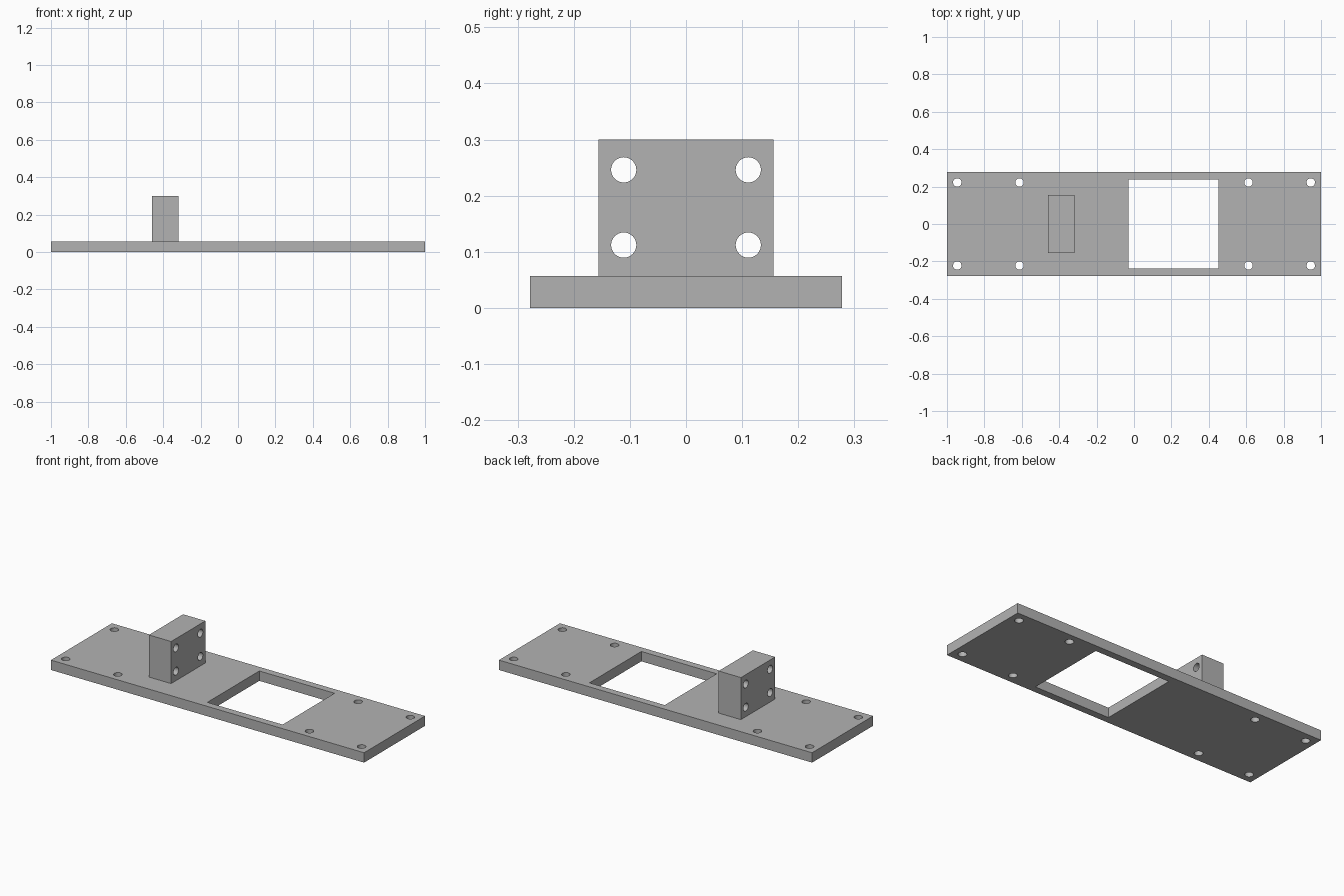
import bpy, bmesh, math
from mathutils import Matrix

cube = bpy.data.objects.get("Cube")
if cube:
    bpy.data.objects.remove(cube, do_unlink=True)

grey = bpy.data.materials.new("plain grey")
grey.use_nodes = True
colour = (0.45, 0.45, 0.45, 1)
grey.diffuse_color = colour
grey.node_tree.nodes["Principled BSDF"].inputs["Base Color"].default_value = colour


def rectangle(x0, x1, y0, y1):
    return [(x0, y0), (x1, y0), (x1, y1), (x0, y1)]


def circle(cx, cy, r, sides=32):
    angles = [2 * math.pi * i / sides for i in range(sides)]
    return [(cx + r * math.cos(a), cy + r * math.sin(a)) for a in angles]


def pierced_slab(name, loops, depth, matrix):
    """Fill an outline with holes, extrude it and place it."""
    bm = bmesh.new()
    for loop in loops:
        verts = [bm.verts.new((x, y, 0)) for x, y in loop]
        for a, b in zip(verts, verts[1:] + verts[:1]):
            bm.edges.new((a, b))
    bmesh.ops.triangle_fill(bm, use_beauty=True, edges=bm.edges[:], normal=(0, 0, 1))
    side = bmesh.ops.extrude_face_region(bm, geom=bm.faces[:], use_keep_orig=True)
    top = [v for v in side["geom"] if isinstance(v, bmesh.types.BMVert)]
    bmesh.ops.translate(bm, verts=top, vec=(0, 0, depth))
    bmesh.ops.recalc_face_normals(bm, faces=bm.faces[:])
    bm.transform(matrix)
    mesh = bpy.data.meshes.new(name)
    bm.to_mesh(mesh)
    bm.free()
    mesh.materials.append(grey)
    obj = bpy.data.objects.new(name, mesh)
    bpy.context.collection.objects.link(obj)
    bpy.ops.object.select_all(action="DESELECT")
    obj.select_set(True)
    bpy.context.view_layer.objects.active = obj
    bpy.ops.object.shade_smooth_by_angle(angle=math.radians(30))
    return obj


HOLE = 0.0225
THICK = 0.057

# Base plate with a window and eight screw holes
plate = [rectangle(-1, 1, -0.278, 0.278), rectangle(-0.03, 0.451, -0.237, 0.237)]
plate += [circle(x, y, HOLE) for x in (-0.945, -0.612, 0.612, 0.945)
          for y in (-0.222, 0.222)]
pierced_slab("base_plate", plate, THICK, Matrix.Identity(4))

# Upright block drilled through along x; local x, y, z become y, z, x
upright = Matrix(((0, 0, 1, -0.46), (1, 0, 0, 0), (0, 1, 0, 0), (0, 0, 0, 1)))
block = [rectangle(-0.156, 0.156, THICK, 0.3)]
block += [circle(y, z, HOLE) for y in (-0.111, 0.111) for z in (0.112, 0.246)]
pierced_slab("mounting_block", block, 0.142, upright)
